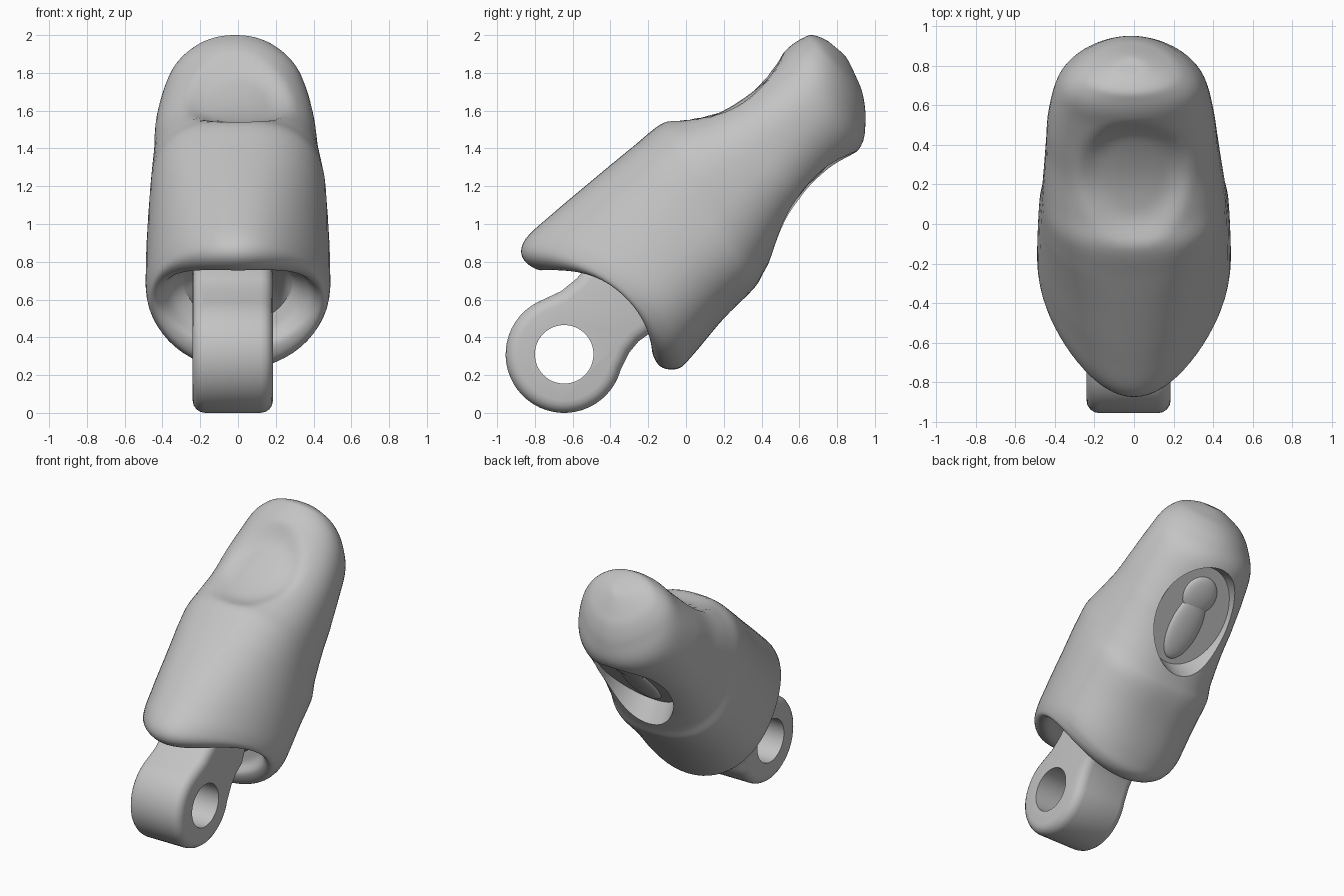
import bpy, bmesh, math
from mathutils import Vector, Matrix

if "Cube" in bpy.data.objects:
    bpy.data.objects.remove(bpy.data.objects["Cube"])

grey = bpy.data.materials.new("plain grey")
grey.use_nodes = True
COLOUR = (0.55, 0.55, 0.55, 1)
grey.diffuse_color = COLOUR
grey.node_tree.nodes["Principled BSDF"].inputs["Base Color"].default_value = COLOUR


def make(name, bm):
    bmesh.ops.recalc_face_normals(bm, faces=bm.faces)
    mesh = bpy.data.meshes.new(name)
    bm.to_mesh(mesh)
    bm.free()
    mesh.materials.append(grey)
    ob = bpy.data.objects.new(name, mesh)
    bpy.context.collection.objects.link(ob)
    return ob


def activate(ob):
    bpy.ops.object.select_all(action='DESELECT')
    ob.select_set(True)
    bpy.context.view_layer.objects.active = ob


def cut(ob, cutter):
    activate(ob)
    mod = ob.modifiers.new("cut", 'BOOLEAN')
    mod.operation = 'DIFFERENCE'
    mod.solver = 'EXACT'
    mod.object = cutter
    bpy.ops.object.modifier_apply(modifier=mod.name)
    bpy.data.objects.remove(cutter)


def smooth(ob, degrees):
    activate(ob)
    bpy.ops.object.shade_smooth_by_angle(angle=math.radians(degrees))


# Body stations: top y, top z, bottom y, bottom z, half width, side arch
STATIONS = [
    (-.52, .79, -.15, .47, .28, .13),
    (-.64, .79, -.15, .40, .35, .15),
    (-.77, .755, -.18, .33, .405, .17),
    (-.865, .82, -.135, .245, .445, .18),
    (-.85, .92, -.04, .235, .468, .15),
    (-.70, 1.06, .04, .31, .48, .10),
    (-.45, 1.27, .20, .50, .48, .05),
    (-.28, 1.41, .36, .66, .475, .02),
    (-.13, 1.53, .42, .76, .465, 0),
    (0, 1.57, .53, .95, .45, 0),
    (.17, 1.635, .63, 1.09, .435, 0),
    (.32, 1.73, .78, 1.26, .42, 0),
    (.46, 1.85, .925, 1.41, .385, 0),
    (.55, 1.94, .95, 1.56, .335, 0),
    (.62, 1.985, .935, 1.69, .265, 0),
    (.67, 2.0, .90, 1.78, .19, 0),
    (.74, 1.975, .85, 1.88, .085, 0),
    (.78, 1.945, .81, 1.92, .02, 0),
]
AXIS = Vector((0, .72, .69))
SEGMENTS = 64
STEPS = 5


def spline(points, steps):
    """Smooth curve through all the stations."""
    rows = [Vector(p) for p in points]
    out = []
    for i in range(len(rows) - 1):
        a, b, c = rows[max(i - 1, 0)], rows[i], rows[i + 1]
        d = rows[min(i + 2, len(rows) - 1)]
        for k in range(steps):
            t = k / steps
            out.append(b + (c - a) * (t / 2) + (a * 2 - b * 5 + c * 4 - d) * (t * t / 2)
                       + (b * 3 - a - c * 3 + d) * (t ** 3 / 2))
    return out + [rows[-1]]


def ramp(v):
    return max(0, min(1, v))


def power(v, e):
    return math.copysign(abs(v) ** e, v)


def dish(p):
    """Shallow thumb hollow on the upper side."""
    along = (p - Vector((0, .24, 1.67))).dot(Vector((0, .8, .6)))
    d = (p.x / .28) ** 2 + (along / .36) ** 2
    return Vector((0, .5, -.85)) * .045 * min(1, 1.8 * max(0, 1 - d))


bm = bmesh.new()
rings = []
for i, (ty, tz, by, bz, w, arch) in enumerate(spline(STATIONS, STEPS)):
    top, bottom = Vector((0, ty, tz)), Vector((0, by, bz))
    mid, half = (top + bottom) / 2, (top - bottom) / 2
    # Squarer section at the waist, egg-shaped towards both ends, slight lean
    station = i / STEPS
    square = 1 - .2 * ramp((station - 4) / 3) * ramp((13 - station) / 3)
    taper = .17 * (ramp((station - 10) / 3) - ramp((8 - station) / 3))
    mid.x = -.015 * ramp((station - 8) / 3)
    ring = []
    for k in range(SEGMENTS):
        a = math.tau * k / SEGMENTS
        s, c = power(math.sin(a), square), power(math.cos(a), square)
        p = mid + half * c + Vector((w * s * (1 + taper * c), 0, 0)) + AXIS * arch * s * s
        if c > 0 and station > 6:
            p += dish(p)
        ring.append(bm.verts.new(p))
    rings.append(ring)
for r, q in zip(rings, rings[1:]):
    for k in range(SEGMENTS):
        n = (k + 1) % SEGMENTS
        bm.faces.new((r[k], r[n], q[n], q[k]))
bm.faces.new(rings[0])
bm.faces.new(rings[-1])
body = make("fingertip_body", bm)

# Oval recess in the rear of the body; local z points into the body
u = Vector((0, .68, .73)).normalized()
inward = Vector((1, 0, 0)).cross(u)
frame = Matrix((Vector((1, 0, 0)), u, inward)).transposed().to_4x4()
frame.translation = Vector((0, .71, 1.185)) - u * .09


def placed(x, y, z, sx, sy, sz):
    return frame @ Matrix.Translation((x, y, z)) @ Matrix.Diagonal((sx, sy, sz, 1))


bm = bmesh.new()
bmesh.ops.create_cone(bm, cap_ends=True, segments=64, radius1=1.15, radius2=.9,
                      depth=.4, matrix=placed(0, 0, -.11, .31, .39, 1))
cut(body, make("recess_cutter", bm))
smooth(body, 40)

# Raised keyhole-shaped pad in the recess
bm = bmesh.new()
for y, sx, sy in ((-.08, .12, .24), (.15, .13, .13)):
    bmesh.ops.create_uvsphere(bm, u_segments=32, v_segments=16, radius=1,
                              matrix=placed(0, y, .09, sx, sy, .035))
smooth(make("recess_pad", bm), 40)

# Hinge lug: round eye with a neck running up into the body
EYE = Vector((0, -.645, .31))
LEFT, RIGHT = .185, -.24
outline = []
for k in range(33):
    a = math.radians(118 + (345 - 118) * k / 32)
    outline.append((EYE.y + .31 * math.cos(a), EYE.z + .31 * math.sin(a)))
outline += [(-.30, .32), (-.25, .38), (-.18, .43), (-.1, .62), (-.35, .85),
            (-.52, .78), (-.58, .71), (-.66, .645)]
bm = bmesh.new()
sides = [[bm.verts.new((x, y, z)) for y, z in outline] for x in (RIGHT, LEFT)]
for side in sides:
    bm.faces.new(side)
for k in range(len(outline)):
    n = (k + 1) % len(outline)
    bm.faces.new((sides[0][k], sides[0][n], sides[1][n], sides[1][k]))
bmesh.ops.recalc_face_normals(bm, faces=bm.faces)
rim = [e for e in bm.edges if abs(e.verts[0].co.x - e.verts[1].co.x) < .01]
bmesh.ops.bevel(bm, geom=rim, offset=.065, segments=4, profile=.5, affect='EDGES')
lug = make("hinge_lug", bm)

# Pin hole through the eye
bm = bmesh.new()
bmesh.ops.create_cone(bm, cap_ends=True, segments=64, radius1=.155, radius2=.155, depth=1,
                      matrix=Matrix.Translation(EYE) @ Matrix.Rotation(math.pi / 2, 4, 'Y'))
cut(lug, make("pin_hole_cutter", bm))
smooth(lug, 35)
